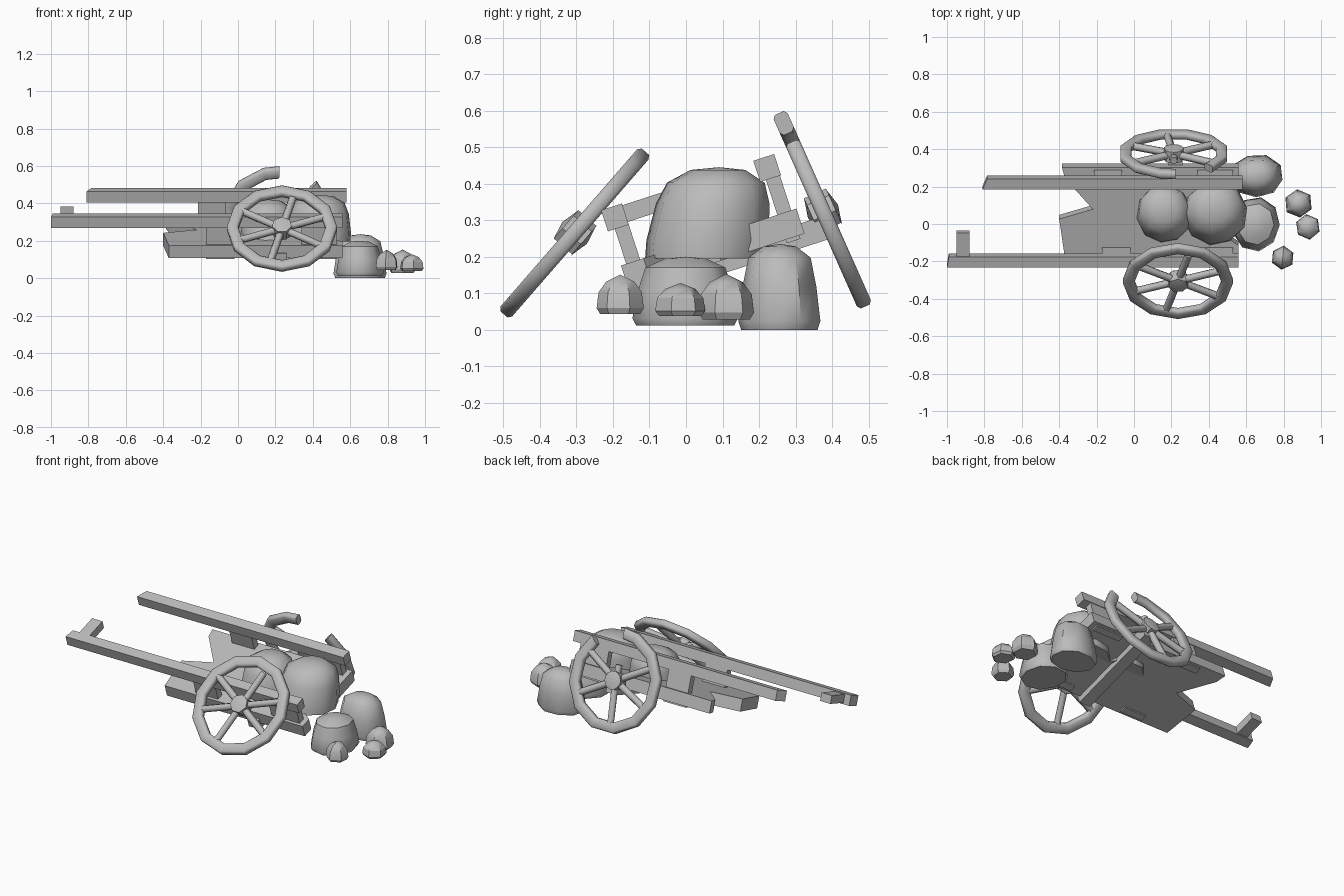
import bpy, bmesh, math, random
from mathutils import Matrix

random.seed(4)
cube = bpy.data.objects.get("Cube")
if cube:
    bpy.data.objects.remove(cube, do_unlink=True)

grey = bpy.data.materials.new("plain grey")
grey.use_nodes = True
GREY = (0.5, 0.5, 0.5, 1)
grey.diffuse_color = GREY
grey.node_tree.nodes["Principled BSDF"].inputs["Base Color"].default_value = GREY

# The cart body leans sideways: local axes are x, across, up
TILT = Matrix.Rotation(math.radians(18), 4, 'X')


def finish(bm, name, matrix=Matrix(), smooth=0):
    bmesh.ops.recalc_face_normals(bm, faces=bm.faces)
    mesh = bpy.data.meshes.new(name)
    bm.to_mesh(mesh)
    bm.free()
    mesh.materials.append(grey)
    ob = bpy.data.objects.new(name, mesh)
    bpy.context.collection.objects.link(ob)
    ob.matrix_world = matrix
    if smooth:
        bpy.ops.object.select_all(action='DESELECT')
        ob.select_set(True)
        bpy.context.view_layer.objects.active = ob
        bpy.ops.object.shade_smooth_by_angle(angle=math.radians(smooth))
    return ob


def prism(name, outline, z0, z1, matrix=TILT):
    """Extrude an x, y outline from z0 to z1."""
    bm = bmesh.new()
    low = [bm.verts.new((x, y, z0)) for x, y in outline]
    face = bm.faces.new(low)
    new = bmesh.ops.extrude_face_region(bm, geom=[face])["geom"]
    for v in new:
        if isinstance(v, bmesh.types.BMVert):
            v.co.z = z1
    return finish(bm, name, matrix)


def bar(name, x0, x1, y0, y1, z0, z1, slant=0.0):
    return prism(name, [(x0, y0), (x1, y0), (x1, y1), (x0 + slant, y1)], z0, z1)


def rock(name, loc, size, profile, sides, lean=0.0, smooth=45):
    """Flat-bottomed dome made of stacked uneven rings."""
    bm = bmesh.new()
    rings = []
    turn = random.random()
    wobble = [1 + random.uniform(-0.03, 0.03) for _ in range(sides)]
    for r, h in profile:
        ring = []
        for i in range(sides):
            a = math.tau * (i + turn) / sides
            k = r * wobble[i]
            ring.append(bm.verts.new((loc[0] + size[0] * k * math.cos(a),
                                      loc[1] + size[1] * k * math.sin(a) + lean * h,
                                      loc[2] + size[2] * h)))
        rings.append(ring)
    for a, b in zip(rings, rings[1:]):
        for i in range(sides):
            j = (i + 1) % sides
            bm.faces.new((a[i], a[j], b[j], b[i]))
    bm.faces.new(rings[0])
    tip = bm.verts.new((loc[0], loc[1] + lean, loc[2] + size[2]))
    for i in range(sides):
        bm.faces.new((rings[-1][i], rings[-1][(i + 1) % sides], tip))
    return finish(bm, name, Matrix(), smooth)


def wheel(name, centre, angle, corners, closed, spokes):
    matrix = Matrix.Translation(centre) @ Matrix.Rotation(math.radians(angle), 4, 'X')
    # Rim: bevelled section set at each corner angle, left open where it is broken
    section = [(0.295, 0.013), (0.285, 0.021), (0.245, 0.021), (0.234, 0.013),
               (0.234, -0.013), (0.245, -0.021), (0.285, -0.021), (0.295, -0.013)]
    bm = bmesh.new()
    rings = []
    for deg in corners:
        a = math.radians(deg)
        rings.append([bm.verts.new((r * math.cos(a), r * math.sin(a), z)) for r, z in section])
    pairs = list(zip(rings, rings[1:]))
    if closed:
        pairs.append((rings[-1], rings[0]))
    else:
        bm.faces.new(rings[0])
        bm.faces.new(rings[-1])
    for a, b in pairs:
        for k in range(8):
            m = (k + 1) % 8
            bm.faces.new((a[k], a[m], b[m], b[k]))
    finish(bm, name + "_rim", matrix, 60)
    # Hub: short drum with a shallow point on each side
    bm = bmesh.new()
    bmesh.ops.create_cone(bm, cap_ends=True, segments=7, radius1=0.054, radius2=0.054, depth=0.066)
    for s in (1, -1):
        bmesh.ops.create_cone(bm, cap_ends=True, segments=7, radius1=0.054, radius2=0.0, depth=0.012,
                              matrix=Matrix.Translation((0, 0, 0.039 * s)) @
                              Matrix.Rotation(0 if s > 0 else math.pi, 4, 'X'))
    finish(bm, name + "_hub", matrix, 30)
    # Spokes
    bm = bmesh.new()
    for a, length in spokes:
        m = (Matrix.Rotation(math.radians(a), 4, 'Z') @ Matrix.Translation((0.03 + length / 2, 0, 0))
             @ Matrix.Rotation(math.pi / 2, 4, 'Y'))
        bmesh.ops.create_cone(bm, cap_ends=True, segments=6, radius1=0.021, radius2=0.021,
                              depth=length, matrix=m)
    finish(bm, name + "_spokes", matrix, 65)


# Cart bed, splintered at both ends
prism("cart_bed", [(-0.37, -0.115), (0.56, -0.115), (0.56, -0.05), (0.45, 0.03), (0.47, 0.15),
                   (0.56, 0.23), (0.56, 0.39), (-0.385, 0.39), (-0.37, 0.33),
                   (-0.22, 0.155), (-0.4, 0.10)], 0.15, 0.222)

# Shafts, posts and the broken handle
bar("front_shaft", -1.0, 0.56, -0.12, -0.06, 0.322, 0.383, 0.01)
bar("back_shaft", -0.81, 0.58, 0.318, 0.378, 0.322, 0.383, 0.025)
for side, y, shift in (("front", -0.09, 0.0), ("back", 0.345, -0.045)):
    for end, x0, x1 in (("rear", -0.17, -0.02), ("fore", 0.34, 0.53)):
        s = shift if end == "rear" else 0
        bar(f"{side}_{end}_post", x0 + s, x1 + s, y - 0.01, y + 0.03, 0.14, 0.335)
bar("broken_handle", -0.95, -0.88, -0.08, 0.072, 0.33, 0.378)

# Axle under the bed
bar("axle", 0.185, 0.26, -0.13, 0.46, 0.115, 0.18)

# Wheels, one whole and one with a broken rim
SPOKES = [(20, 0.215), (75, 0.19), (150, 0.215), (200, 0.215), (255, 0.215), (330, 0.215)]
wheel("front_wheel", (0.235, -0.305, 0.265), 49, range(0, 360, 30), True, SPOKES)
BROKEN = [(90, 0.06), (30, 0.215), (150, 0.215), (205, 0.215), (262, 0.215), (330, 0.215)]
wheel("back_wheel", (0.212, 0.375, 0.324), 114, [88] + list(range(105, 406, 30)), False, BROKEN)

# Boulders loaded on the bed, sitting level and sunk into it
LOAD = [(0.98, 0), (1, 0.2), (0.93, 0.6), (0.8, 0.83), (0.45, 0.97)]
rock("load_boulder_fore", (0.435, 0.055, 0.195), (0.175, 0.17, 0.25), LOAD, 10, 0.035)
rock("load_boulder_rear", (0.165, 0.05, 0.195), (0.15, 0.155, 0.225), LOAD, 10, 0.03)

# Boulders and stones spilled on the ground
SPILL = [(0.93, 0), (1, 0.1), (0.9, 0.5), (0.76, 0.84), (0.4, 0.97)]
rock("spilled_boulder_back", (0.655, 0.257, 0.0), (0.145, 0.116, 0.235), SPILL, 9)
rock("spilled_boulder_front", (0.65, 0.0, 0.012), (0.13, 0.145, 0.188), SPILL, 9)
STONE = [(0.85, 0), (1, 0.15), (0.92, 0.55), (0.6, 0.82)]
for i, (x, y, z, r, h) in enumerate([(0.88, 0.11, 0.028, 0.078, 0.125),
                                     (0.93, -0.015, 0.038, 0.068, 0.09),
                                     (0.795, -0.18, 0.043, 0.064, 0.108)]):
    rock(f"spilled_stone_{i + 1}", (x, y, z), (r, r, h), STONE, 6, smooth=30)
